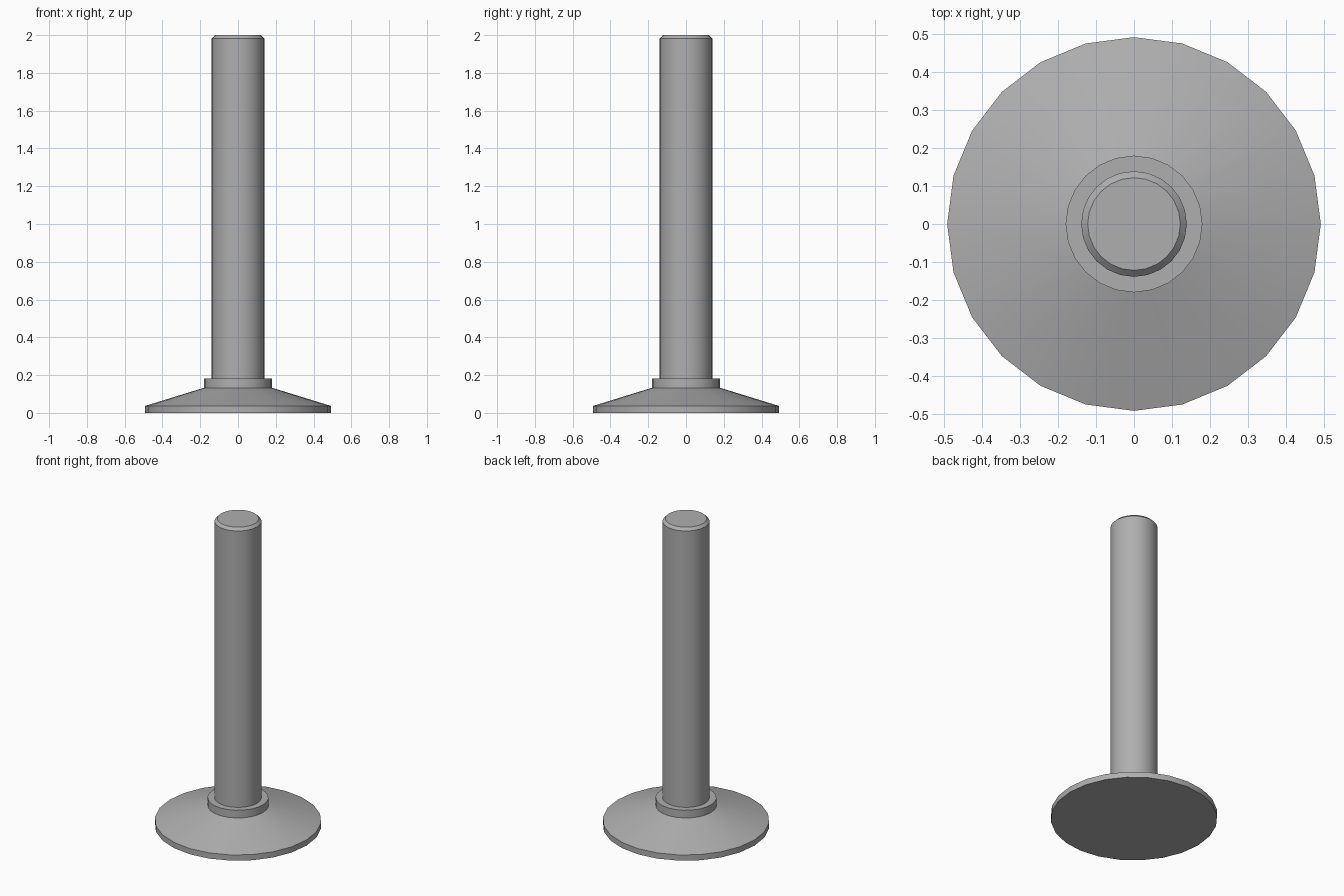
import bpy, bmesh
from math import radians, cos, sin, tau

if "Cube" in bpy.data.objects:
    bpy.data.objects.remove(bpy.data.objects["Cube"])

SIDES = 24

# Dark grey metal
metal = bpy.data.materials.new("dark_grey")
metal.diffuse_color = (0.43, 0.43, 0.43, 1)
metal.use_nodes = True
metal.node_tree.nodes["Principled BSDF"].inputs["Base Color"].default_value = metal.diffuse_color


def lathe(name, profile):
    """Revolve (radius, height) points around z and cap both ends."""
    bm = bmesh.new()
    rings = [[bm.verts.new((r * cos(tau * i / SIDES), r * sin(tau * i / SIDES), z))
              for i in range(SIDES)] for r, z in profile]
    for lower, upper in zip(rings, rings[1:]):
        for i in range(SIDES):
            j = (i + 1) % SIDES
            bm.faces.new((lower[i], lower[j], upper[j], upper[i]))
    bm.faces.new(rings[0][::-1])
    bm.faces.new(rings[-1])
    mesh = bpy.data.meshes.new(name)
    bm.to_mesh(mesh)
    bm.free()
    mesh.materials.append(metal)
    obj = bpy.data.objects.new(name, mesh)
    bpy.context.collection.objects.link(obj)
    bpy.ops.object.select_all(action='DESELECT')
    obj.select_set(True)
    bpy.context.view_layer.objects.active = obj
    bpy.ops.object.shade_smooth_by_angle(angle=radians(30))
    return obj


# Sloped foot pad with raised collar
lathe("foot_pad", [(0.492, 0), (0.492, 0.037), (0.18, 0.133), (0.18, 0.183)])

# Straight stem with chamfered top, seated in the collar
lathe("stem", [(0.139, 0.17), (0.139, 1.983), (0.122, 2.0)])
